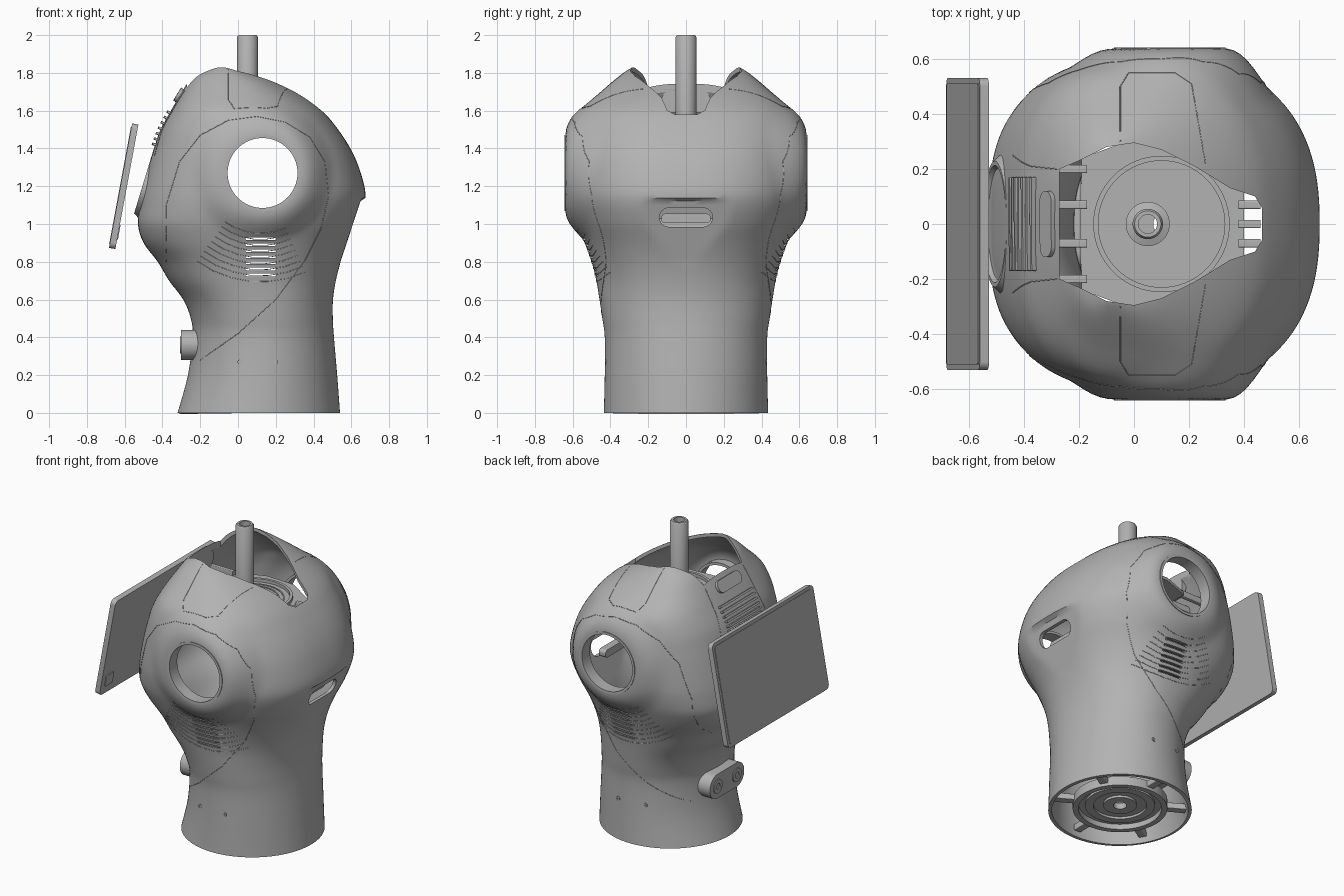
import bpy, bmesh, math
from mathutils import Vector
from mathutils.bvhtree import BVHTree

if "Cube" in bpy.data.objects:
    bpy.data.objects.remove(bpy.data.objects["Cube"])

grey = bpy.data.materials.new("warm_grey")
grey.use_nodes = True
grey.diffuse_color = (0.45, 0.45, 0.45, 1)
grey.node_tree.nodes["Principled BSDF"].inputs["Base Color"].default_value = (0.45, 0.45, 0.45, 1)

UP = (0, 0, 1)
FRONT = (-1, 0, 0)
REAR = (1, 0, 0)


def activate(obj):
    bpy.ops.object.select_all(action='DESELECT')
    obj.select_set(True)
    bpy.context.view_layer.objects.active = obj


def smooth(obj):
    activate(obj)
    bpy.ops.object.shade_smooth_by_angle(angle=math.radians(35))


def loft(name, rings, wrap=False, bottom=False, top=False, loc=(0, 0, 0), aim=None):
    """Skin a stack of closed rings, then aim its local z along a direction."""
    bm = bmesh.new()
    loops = [[bm.verts.new(p) for p in ring] for ring in rings]
    pairs = list(zip(loops, loops[1:])) + ([(loops[-1], loops[0])] if wrap else [])
    for a, b in pairs:
        for i in range(len(a)):
            j = (i + 1) % len(a)
            bm.faces.new((a[i], a[j], b[j], b[i]))
    if bottom:
        bm.faces.new(loops[0][::-1])
    if top:
        bm.faces.new(loops[-1])
    bmesh.ops.recalc_face_normals(bm, faces=bm.faces)
    mesh = bpy.data.meshes.new(name)
    bm.to_mesh(mesh)
    bm.free()
    mesh.materials.append(grey)
    obj = bpy.data.objects.new(name, mesh)
    bpy.context.collection.objects.link(obj)
    obj.location = loc
    if aim:
        obj.rotation_euler = Vector(aim).to_track_quat('Z', 'Y').to_euler()
    smooth(obj)
    return obj


def lathe(name, profile, loc, aim=None, sx=1, sy=1, n=48):
    """Turn a closed (radius, height) profile."""
    turn = [math.tau * i / n for i in range(n)]
    rings = [[(r * sx * math.cos(t), r * sy * math.sin(t), h) for t in turn] for r, h in profile]
    return loft(name, rings, wrap=True, loc=loc, aim=aim)


def plate(name, width, height, depth, radius, loc, aim):
    """Rounded rectangle extruded from loc along a direction."""
    flat = []
    for k, (sx, sy) in enumerate(((1, 1), (-1, 1), (-1, -1), (1, -1))):
        for i in range(9):
            t = math.pi / 2 * (k + i / 8)
            flat.append((sx * (width / 2 - radius) + radius * math.cos(t),
                         sy * (height / 2 - radius) + radius * math.sin(t)))
    rings = [[(x, y, z) for x, y in flat] for z in (0, depth)]
    return loft(name, rings, bottom=True, top=True, loc=loc, aim=aim)


def prism(name, half, low, high):
    """Upright prism from half an outline, mirrored across y."""
    outline = half + [(x, -y) for x, y in reversed(half)]
    return loft(name, [[(x, y, z) for x, y in outline] for z in (low, high)], bottom=True, top=True)


def cut(obj, cutters):
    for c in cutters:
        c.hide_render = True
        mod = obj.modifiers.new("cut", 'BOOLEAN')
        mod.operation = 'DIFFERENCE'
        mod.object = c
    activate(obj)
    bpy.ops.object.convert(target='MESH')
    for c in cutters:
        bpy.data.objects.remove(c)
    smooth(obj)


# Torso shell: height, front x, rear x, half width
SECTIONS = [
    (0, -.32, .54, .435), (.2, -.265, .525, .43), (.4, -.24, .508, .43), (.5, -.25, .502, .443),
    (.6, -.29, .503, .458), (.7, -.365, .518, .475), (.8, -.425, .545, .5), (.9, -.5, .585, .535),
    (1, -.53, .632, .572), (1.1, -.52, .668, .6), (1.18, -.505, .673, .61), (1.3, -.475, .64, .612),
    (1.4, -.445, .595, .608), (1.5, -.41, .53, .595), (1.6, -.355, .445, .56), (1.7, -.297, .31, .45),
    (1.78, -.24, .16, .355), (1.82, -.17, .03, .3), (1.835, -.13, -.03, .27)]
ARM_X, ARM_Z = 0.13, 1.27


def fair(rows, steps=4):
    """Smooth in-between sections."""
    rows = [Vector(r) for r in rows]
    out = []
    for i in range(len(rows) - 1):
        a, b = rows[i], rows[i + 1]
        ta = (b - rows[max(i - 1, 0)]) / 2
        tb = (rows[min(i + 2, len(rows) - 1)] - a) / 2
        for k in range(steps):
            t = k / steps
            out.append(a + ta * t + (3 * (b - a) - 2 * ta - tb) * t ** 2 + (2 * (a - b) + ta + tb) * t ** 3)
    return out + [rows[-1]]


def section(z, front, rear, half, n=128):
    ring = []
    for i in range(n):
        c, s = math.cos(math.tau * i / n), math.sin(math.tau * i / n)
        # Round at the base, squarer higher up, most of all towards the front
        power = 2 / (2 + (0.8 if c < 0 else 0.4) * min(1, z) ** 2)
        x = (front + rear) / 2 + (rear - front) / 2 * math.copysign(abs(c) ** power, c)
        y = half * abs(s) ** power
        # Gentle swelling around each arm opening
        t = min(1, max(0, (.38 - math.hypot(x - ARM_X, z - ARM_Z)) / .18))
        if y > .3:
            y += (.638 - y) * t * t * (3 - 2 * t)
        # Flat recess below the rear brow
        if .8 < z < 1.125 and y < .26 and x > 0:
            x = min(x, .645 - .33 * (1.11 - z))
        ring.append((x, math.copysign(y, s), z))
    return ring


shell = loft("torso_shell", [section(*s) for s in fair(SECTIONS)], top=True)
skin = bmesh.new()
skin.from_mesh(shell.data)
tree = BVHTree.FromBMesh(skin)
skin.free()
wall = shell.modifiers.new("wall", 'SOLIDIFY')
wall.thickness = 0.022
wall.offset = -1

neck_outline = [(.465, .06), (.44, .1), (.35, .13), (.22, .21), (.1, .27), (0, .295),
                (-.1, .28), (-.2, .23), (-.27, .2)]
cutters = [
    prism("neck_cutter", neck_outline, 1.45, 2.1),
    plate("arm_cutter", .38, .38, 2, .189, (ARM_X, -1, ARM_Z), (0, 1, 0)),
    plate("handle_cutter", .28, .1, .4, .049, (.42, 0, 1.035), REAR)]
cutters += [plate("vent_cutter", .16, .014, 2, .006, (.12, -1, .73 + .032 * i), (0, 1, 0))
            for i in range(7)]
cut(shell, cutters)

# Grip behind the rear handle slot
plate("handle_grip", .26, .05, .05, .02, (.5, 0, 1.03), REAR)


def drape(name, points, origin, ray):
    """Thin seam line laid on the shell; origin maps a 2D point to a ray start."""
    path = []
    for a, b in zip(points, points[1:]):
        for i in range(6):
            p = Vector(a).lerp(Vector(b), i / 5)
            hit = tree.ray_cast(Vector(origin(*p)), Vector(ray))[0]
            if hit:
                path.append(hit)
    curve = bpy.data.curves.new(name, 'CURVE')
    curve.dimensions = '3D'
    curve.bevel_depth = 0.002
    curve.bevel_resolution = 1
    curve.materials.append(grey)
    line = curve.splines.new('POLY')
    line.points.add(len(path) - 1)
    for p, co in zip(line.points, path):
        p.co = (*co, 1)
    obj = bpy.data.objects.new(name, curve)
    bpy.context.collection.objects.link(obj)
    activate(obj)
    bpy.ops.object.convert(target='MESH')


# Parts repeated on both sides
side_seam = [(-.38, .8), (-.38, 1.1), (-.31, 1.33), (-.2, 1.47), (-.05, 1.55), (.1, 1.57), (.25, 1.54),
             (.38, 1.46), (.46, 1.33), (.48, 1.15), (.44, .98), (.35, .8), (.2, .6), (0, .42), (-.2, .28)]
hatch = [(-.05, .3), (-.05, .5), (-.02, .55), (.15, .55), (.21, .51), (.26, .22)]
for side, s in (("left", 1), ("right", -1)):
    out, inward = (0, s, 0), (0, -s, 0)
    lathe(side + "_arm_ring", [(.185, 0), (.185, .082), (.202, .082), (.202, 0)],
          (ARM_X, s * .56, ARM_Z), out, n=64)
    drape(side + "_side_seam", side_seam, lambda x, z: (x, 2 * s, z), inward)
    drape(side + "_shoulder_hatch", hatch, lambda x, y: (x, s * y, 3), (0, 0, -1))
    drape(side + "_front_seam", [(.25, 1.36), (.21, 1.55), (.2, 1.71)],
          lambda y, z: (-2, s * y, z), REAR)
    for k in range(9):
        r = .32 + .032 * k
        arc = [(.12 + r * math.cos(math.radians(a)), ARM_Z + r * math.sin(math.radians(a)))
               for a in range(234, 295, 10)]
        drape(f"{side}_vent_rib_{k}", arc, lambda x, z: (x, 2 * s, z), inward)
    for x in (.01, .2):
        hit = tree.ray_cast(Vector((x, 2 * s, .27)), Vector(inward))[0]
        lathe(side + "_bolt", [(.003, 0), (.003, .006), (.013, .006), (.013, 0)], hit, out, n=16)
    # Sensor pod lens
    lathe(side + "_lens", [(.02, 0), (.02, .008), (.045, .008), (.045, 0)], (-.3, s * .1, .36), FRONT, n=24)


def front_plate(name, z, width, height, depth, radius):
    hit, normal = tree.ray_cast(Vector((-2, 0, z)), Vector(REAR))[:2]
    plate(name, width, height, depth, radius, hit - normal * .01, normal)


# Front grille, rounded cover and sensor pod
for i in range(7):
    front_plate("grille_slat", 1.42 + .028 * i, .34, .013, .026, .005)
front_plate("front_cover", 1.68, .24, .08, .025, .038)
plate("sensor_pod", .36, .16, .11, .079, (-.192, 0, .36), FRONT)

# Screen mount and tilted screen
mount_aim = (-.956, 0, .29)
lathe("screen_mount", [(.02, 0), (1.05, 0), (.97, .06), (.88, .085), (.82, .085), (.78, .07), (.02, .07)],
      (-.425, 0, 1.175), mount_aim, .26, .17)
tilt = math.radians(10.5)
screen_aim = Vector((-math.cos(tilt), 0, math.sin(tilt)))
centre = Vector((-.605, 0, 1.2))
plate("screen_body", 1.06, .67, .034, .03, centre - screen_aim * .017, screen_aim)
plate("screen_glass", 1.02, .63, .004, .015, centre + screen_aim * .016, screen_aim)
plate("screen_camera", .08, .08, .008, .012, Vector((-.65, -.45, .96)) - screen_aim * .022, screen_aim)

# Mast
lathe("mast", [(.034, 0), (.034, .49), (.048, .49), (.055, .48), (.055, 0)], (.05, 0, 1.51))
lathe("mast_collar", [(.05, 0), (.05, .04), (.08, .03), (.08, 0)], (.05, 0, 1.53))

# Inner deck under the neck opening
deck = prism("deck", [(.4, .17), (.2, .3), (0, .31), (-.19, .24)], 1.5, 1.52)
cut(deck, [plate("deck_cutter", .07, .07, 1, .034, (.05, 0, 1), UP)])
lathe("deck_ring", [(.23, 0), (.23, .02), (.248, .02), (.248, 0)], (.1, 0, 1.52), n=64)
for r in (.1, .13, .16, .19):
    lathe("deck_rib", [(r, 0), (r, .006), (r + .008, .006), (r + .008, 0)], (.1, 0, 1.519))
for y in (-.2, -.07, .07, .2):
    plate("front_bracket", .03, .04, .2, .005, (-.17, y, 1.53), FRONT)
for y in (-.07, 0, .07):
    plate("rear_bracket", .03, .03, .08, .005, (.38, y, 1.53), REAR)
plate("neck_housing", .26, .12, .03, .055, (-.3, 0, 1.65), REAR)

# Base turntable with spokes to the shell
lathe("turntable", [(.04, .07), (.04, .03), (.1, .03), (.1, .045), (.16, .045), (.16, .03), (.21, .03),
                    (.21, .045), (.25, .045), (.25, .01), (.285, .01), (.285, .07)], (.11, 0, 0), n=64)
for k in range(6):
    a = math.radians(30 + 60 * k)
    d = Vector((math.cos(a), math.sin(a), 0))
    plate("base_spoke", .05, .04, .13, .005, Vector((.11, 0, .05)) + d * .27, d)
